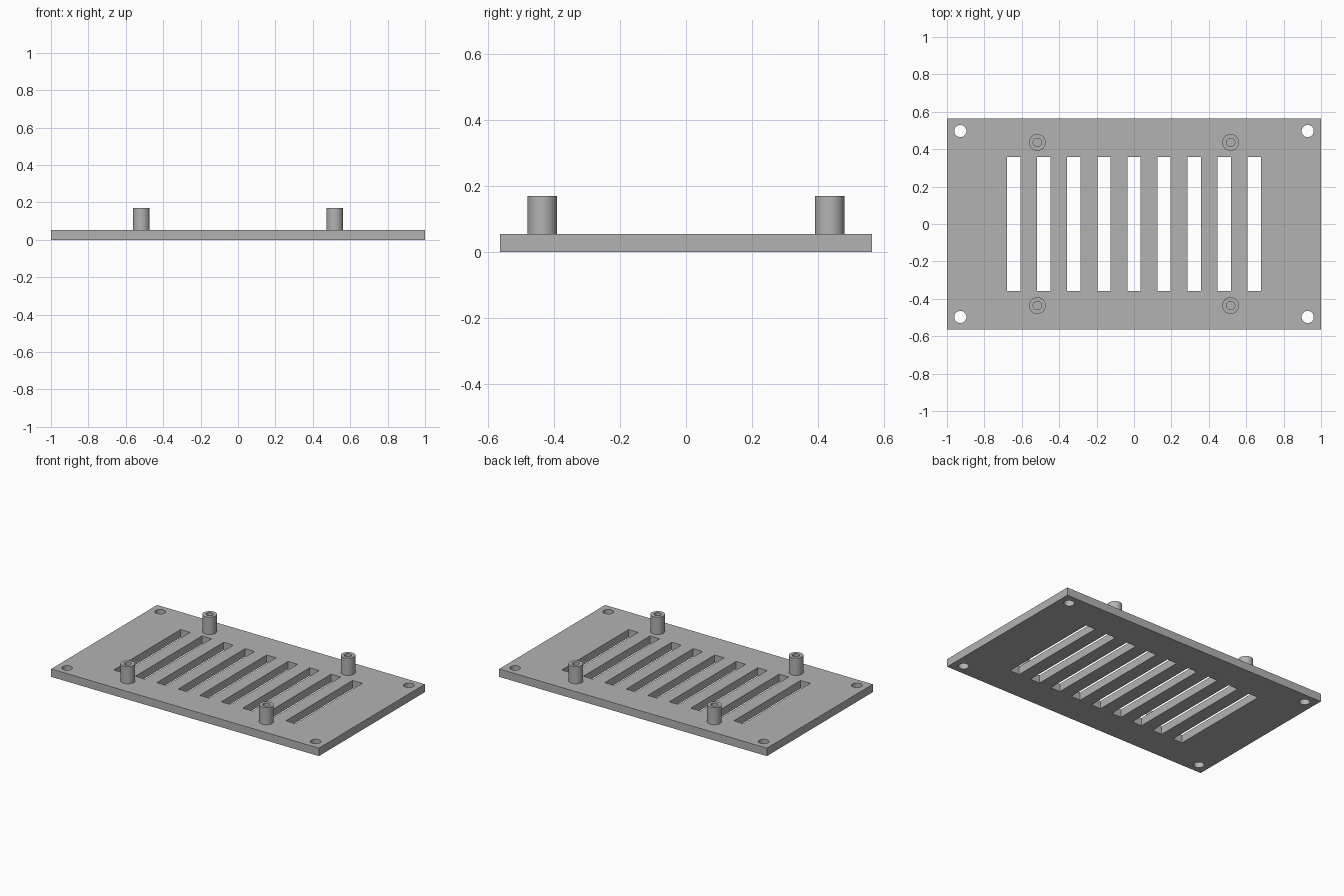
import bpy, bmesh, math
from mathutils import Matrix, Vector

if "Cube" in bpy.data.objects:
    bpy.data.objects.remove(bpy.data.objects["Cube"], do_unlink=True)

WIDTH, DEPTH, THICK = 2.0, 1.13, 0.0536
POST_TOP = 0.17
SLOTS, PITCH, SLOT_W, SLOT_L = 9, 0.1607, 0.0714, 0.714

grey = bpy.data.materials.new("plain grey")
grey.use_nodes = True
colour = (0.45, 0.45, 0.45, 1)
grey.diffuse_color = colour
grey.node_tree.nodes["Principled BSDF"].inputs["Base Color"].default_value = colour


def make_object(name, bm):
    mesh = bpy.data.meshes.new(name)
    bmesh.ops.recalc_face_normals(bm, faces=bm.faces)
    bm.to_mesh(mesh)
    bm.free()
    mesh.materials.append(grey)
    obj = bpy.data.objects.new(name, mesh)
    bpy.context.collection.objects.link(obj)
    return obj


def add_box(bm, centre, size):
    matrix = Matrix.Translation(centre) @ Matrix.Diagonal((*size, 1))
    bmesh.ops.create_cube(bm, size=1, matrix=matrix)


def smooth(obj):
    bpy.ops.object.select_all(action="DESELECT")
    obj.select_set(True)
    bpy.context.view_layer.objects.active = obj
    bpy.ops.object.shade_smooth_by_angle(angle=math.radians(30))


def corners(x, y):
    return [(sx * x, sy * y) for sx in (-1, 1) for sy in (-1, 1)]


# Cutter holding the ventilation slots and corner screw holes
bm = bmesh.new()
for i in range(SLOTS):
    x = (i - (SLOTS - 1) / 2) * PITCH
    add_box(bm, (x, 0, THICK / 2), (SLOT_W, SLOT_L, THICK * 3))
for x, y in corners(0.9286, 0.497):
    bmesh.ops.create_cone(bm, cap_ends=True, segments=48, radius1=0.0325, radius2=0.0325,
                          depth=THICK * 3, matrix=Matrix.Translation((x, y, THICK / 2)))
cutter = make_object("opening_cutter", bm)
cutter.hide_render = True

# Base plate with the openings cut through
bm = bmesh.new()
add_box(bm, (0, 0, THICK / 2), (WIDTH, DEPTH, THICK))
plate = make_object("vent_plate", bm)
cut = plate.modifiers.new("openings", "BOOLEAN")
cut.operation, cut.solver, cut.object = "DIFFERENCE", "EXACT", cutter
bpy.context.view_layer.objects.active = plate
bpy.ops.object.modifier_apply(modifier=cut.name)
bpy.data.objects.remove(cutter, do_unlink=True)
smooth(plate)

# Hollow standoff posts, turned from a wall profile
OUTER, INNER = 0.0446, 0.0223
profile = [(OUTER, THICK), (OUTER, POST_TOP), (INNER, POST_TOP), (INNER, THICK)]
for (x, y), name in zip(corners(0.517, 0.436),
                        ("front_right", "back_right", "front_left", "back_left")):
    bm = bmesh.new()
    verts = [bm.verts.new((r, 0, z)) for r, z in profile]
    edges = [bm.edges.new(pair) for pair in zip(verts, verts[1:])]
    bmesh.ops.spin(bm, geom=verts + edges, cent=(0, 0, 0), axis=(0, 0, 1),
                   angle=math.tau, steps=48, use_merge=True)
    bmesh.ops.remove_doubles(bm, verts=bm.verts, dist=0.0001)
    post = make_object(name + "_standoff", bm)
    post.location = Vector((x, y, 0))
    smooth(post)
